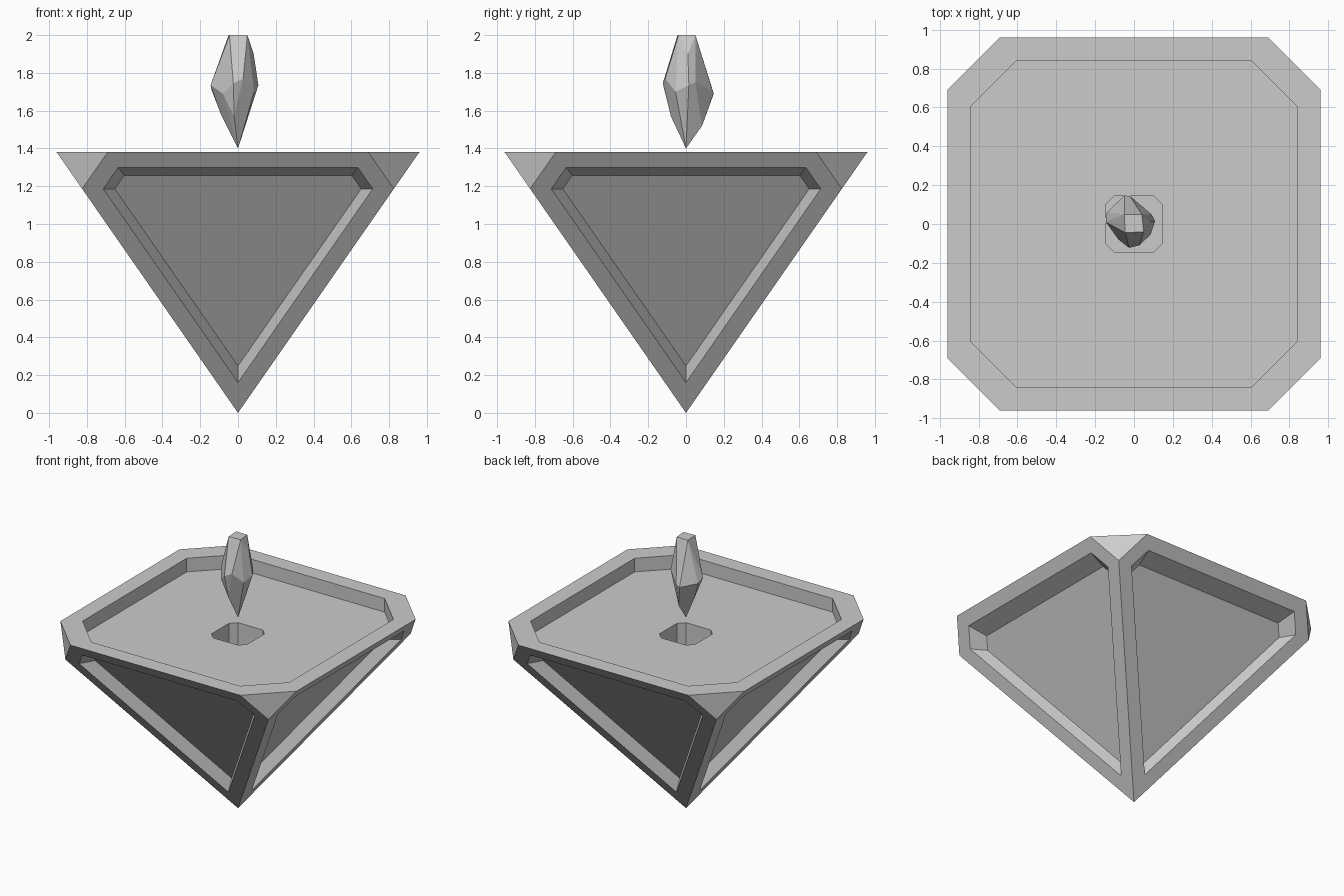
import bpy, bmesh
from mathutils import Vector

if "Cube" in bpy.data.objects:
    bpy.data.objects.remove(bpy.data.objects["Cube"])


def finish(bm, name):
    bmesh.ops.recalc_face_normals(bm, faces=bm.faces[:])
    mesh = bpy.data.meshes.new(name)
    bm.to_mesh(mesh)
    bm.free()
    obj = bpy.data.objects.new(name, mesh)
    bpy.context.collection.objects.link(obj)
    return obj


def octagon(bm, a, b, z):
    # square of half width a with corners cut back to b
    pts = [(-b, -a), (b, -a), (a, -b), (a, b), (b, a), (-b, a), (-a, b), (-a, -b)]
    return [bm.verts.new((x, y, z)) for x, y in pts]


# inverted pyramid base: top rim, tray and socket as nested octagon rings
bm = bmesh.new()
profile = [(0.96, 0.69, 1.38), (0.84, 0.604, 1.38), (0.84, 0.604, 1.28),
           (0.145, 0.10, 1.28), (0.145, 0.10, 1.04)]
rings = [octagon(bm, *p) for p in profile]
for r0, r1 in zip(rings, rings[1:]):
    for i in range(8):
        j = (i + 1) % 8
        bm.faces.new((r0[i], r0[j], r1[j], r1[i]))
bm.faces.new(rings[-1])

# sloping sides and cut corners
top = rings[0]
tip = bm.verts.new((0, 0, 0))
c = 0.825
corners = [bm.verts.new((x * c, y * c, 1.186))
           for x, y in ((-1, -1), (1, -1), (1, 1), (-1, 1))]
sides = []
for k in range(4):
    left, right = corners[k], corners[(k + 1) % 4]
    a, b = top[2 * k], top[2 * k + 1]
    sides.append(bm.faces.new((tip, right, b, a, left)))
    bm.faces.new((right, top[(2 * k + 2) % 8], b))
bmesh.ops.recalc_face_normals(bm, faces=bm.faces[:])

# recessed side panels with tapered walls, sunk horizontally
inward = [Vector((0, 1, 0)), Vector((-1, 0, 0)), Vector((0, -1, 0)), Vector((1, 0, 0))]
for thickness in (0.097, 0.053):
    bmesh.ops.inset_individual(bm, faces=sides, thickness=thickness,
                               depth=0, use_even_offset=True)
for face, d in zip(sides, inward):
    for v in face.verts:
        v.co += d * 0.10
finish(bm, "pyramid_base")

# floating faceted crystal: hull of a few irregular points
points = [
    (0, 0, 1.40),
    (-0.09, 0.03, 1.58), (0, 0.085, 1.52), (-0.02, -0.08, 1.57),
    (-0.145, 0.01, 1.735), (-0.14, 0.06, 1.71), (-0.05, 0.147, 1.69),
    (-0.02, 0.143, 1.70), (0.09, 0.05, 1.75), (0.108, 0.015, 1.735),
    (0.085, -0.055, 1.70), (0.027, -0.11, 1.77), (-0.025, -0.123, 1.745),
    (-0.08, -0.08, 1.69), (0.083, 0.01, 1.90),
    (-0.05, 0.05, 2.0), (0.04, 0.05, 2.0), (0.05, -0.04, 2.0), (-0.045, -0.045, 2.0),
]
bm = bmesh.new()
for p in points:
    bm.verts.new(p)
bmesh.ops.convex_hull(bm, input=bm.verts[:])
bmesh.ops.delete(bm, geom=[v for v in bm.verts if not v.link_faces], context='VERTS')
bmesh.ops.dissolve_limit(bm, angle_limit=0.15, verts=bm.verts[:], edges=bm.edges[:])
finish(bm, "floating_crystal")
